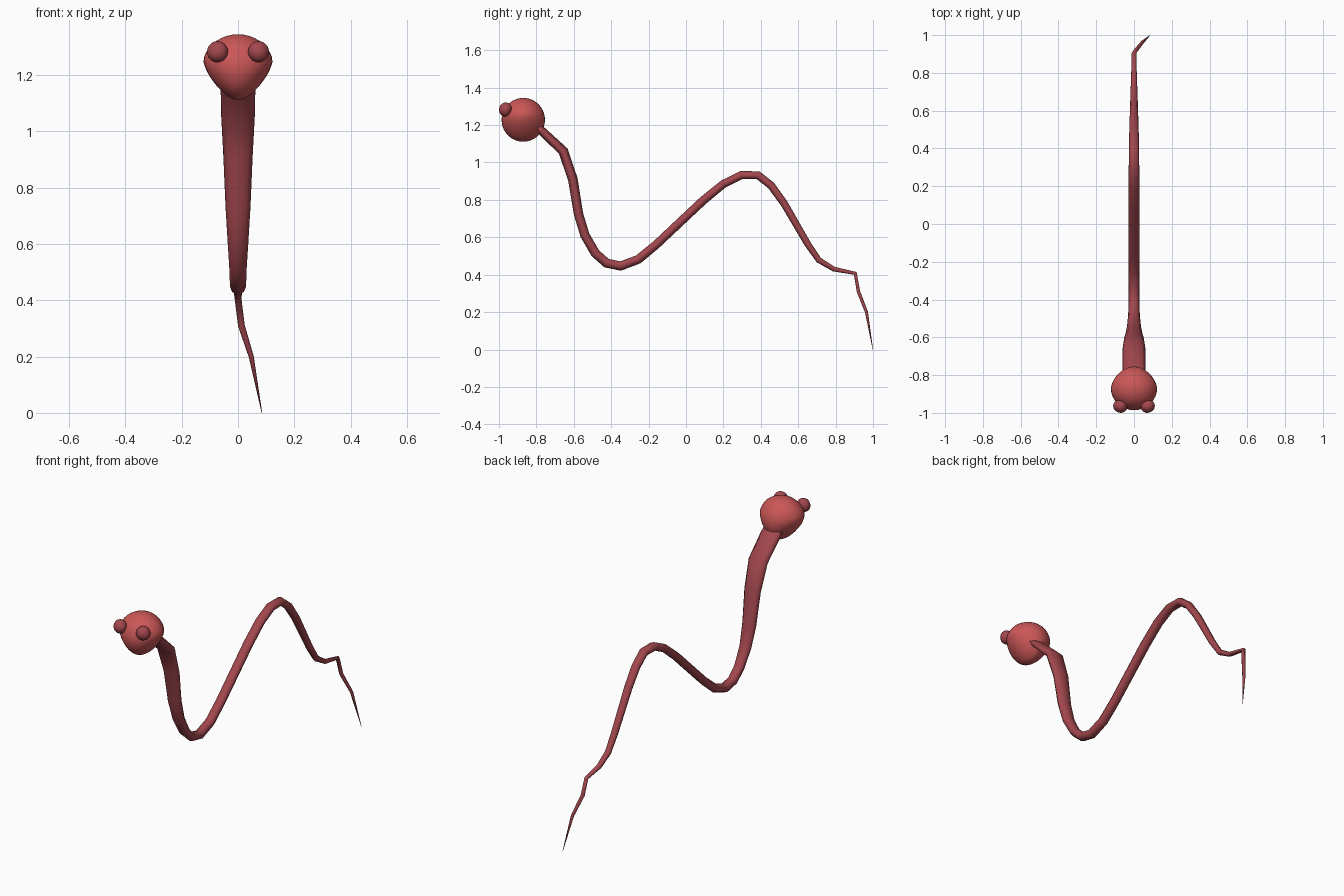
import bpy, bmesh, math
from mathutils import Vector, Matrix

if "Cube" in bpy.data.objects:
    bpy.data.objects.remove(bpy.data.objects["Cube"])


def material(name, rgb):
    m = bpy.data.materials.new(name)
    m.diffuse_color = (*rgb, 1)
    m.use_nodes = True
    m.node_tree.nodes["Principled BSDF"].inputs["Base Color"].default_value = m.diffuse_color
    return m


HEAD_RED = material("head red", (0.60, 0.095, 0.095))
BODY_RED = material("body dark red", (0.36, 0.063, 0.075))


def finish(name, bm, mat):
    bmesh.ops.recalc_face_normals(bm, faces=bm.faces)
    for f in bm.faces:
        f.smooth = True
    me = bpy.data.meshes.new(name)
    bm.to_mesh(me)
    bm.free()
    me.materials.append(mat)
    ob = bpy.data.objects.new(name, me)
    bpy.context.collection.objects.link(ob)
    return ob


# Body: path point (x, y, z), half width across x, half thickness
PATH = [
    (0, -.81, 1.205, .058, .020), (0, -.77, 1.168, .062, .023),
    (0, -.656, 1.06, .060, .027), (0, -.605, .91, .052, .026),
    (0, -.575, .725, .044, .025), (0, -.54, .61, .037, .025),
    (0, -.485, .515, .031, .025), (0, -.425, .462, .029, .025),
    (0, -.35, .446, .028, .025), (0, -.255, .482, .028, .024),
    (0, -.16, .56, .028, .023), (0, .09, .795, .029, .023),
    (0, .2, .885, .029, .022), (0, .295, .932, .028, .022),
    (0, .385, .932, .027, .022), (0, .455, .877, .026, .021),
    (0, .525, .78, .024, .020), (0, .65, .565, .020, .018),
    (0, .71, .478, .018, .016), (0, .79, .430, .015, .013),
    (0, .905, .407, .012, .010), (.012, .922, .31, .012, .009),
    (.047, .965, .20, .009, .008), (.085, .999, 0, .001, .001),
]
SIDES = 8
bm = bmesh.new()
pts = [Vector(p[:3]) for p in PATH]
rings = []
for i, p in enumerate(PATH):
    before = (pts[i] - pts[max(i - 1, 0)]).normalized()
    after = (pts[min(i + 1, len(pts) - 1)] - pts[i]).normalized()
    t = (before + after).normalized()
    side = (Vector((1, 0, 0)) - t * t.x).normalized()
    up = t.cross(side)
    ring = []
    for k in range(SIDES):
        a = 2 * math.pi * k / SIDES
        ring.append(bm.verts.new(pts[i] + side * p[3] * math.cos(a) + up * p[4] * math.sin(a)))
    rings.append(ring)
for r0, r1 in zip(rings, rings[1:]):
    for k in range(SIDES):
        j = (k + 1) % SIDES
        bm.faces.new((r0[k], r0[j], r1[j], r1[k]))
bm.faces.new(rings[0])
bm.faces.new(rings[-1])
finish("body", bm, BODY_RED)

# Head: ball narrowed towards the chin and the back
bm = bmesh.new()
bmesh.ops.create_uvsphere(bm, u_segments=32, v_segments=20, radius=1)
for v in bm.verts:
    x, y, z = v.co
    width = min(1.085, 1.0 + .38 * z) * (1 - .12 * max(y, 0))
    v.co = (x * .117 * width, -.87 + y * .116, 1.228 + z * .117)
finish("head", bm, HEAD_RED)

# Eyes: slightly flattened balls facing forwards and outwards
for s, name in ((-1, "left_eye"), (1, "right_eye")):
    bm = bmesh.new()
    bmesh.ops.create_uvsphere(bm, u_segments=20, v_segments=12, radius=1)
    axis = Vector((s * .35, -1, .25)).normalized()
    rot = axis.to_track_quat('Z', 'Y').to_matrix().to_4x4()
    mat = Matrix.Translation((s * .073, -.966, 1.283)) @ rot @ Matrix.Diagonal((.038, .038, .033, 1))
    bmesh.ops.transform(bm, matrix=mat, verts=bm.verts)
    finish(name, bm, BODY_RED)
